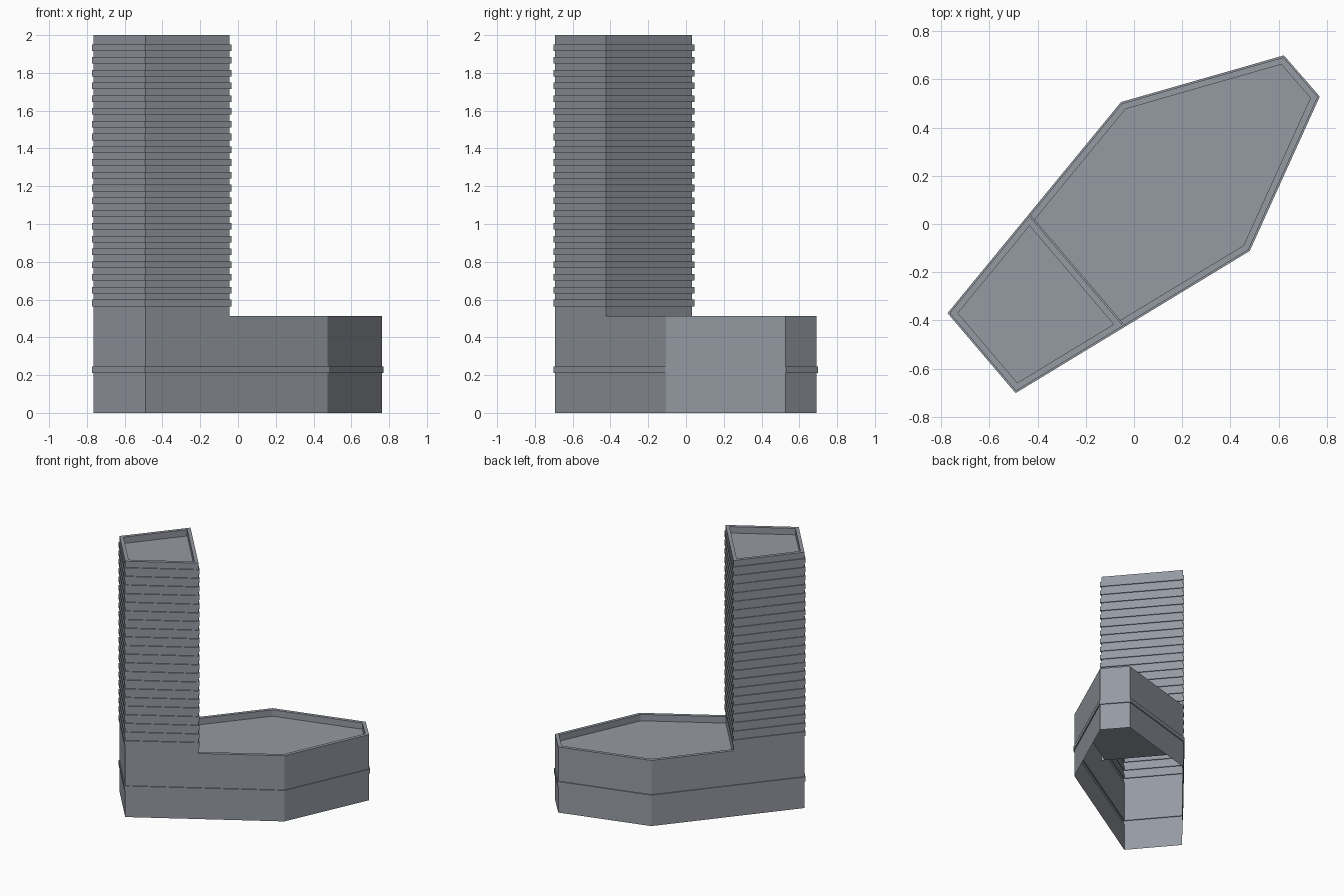
import bpy, bmesh
from mathutils import Vector

cube = bpy.data.objects.get("Cube")
if cube:
    bpy.data.objects.remove(cube)

# One flat colour for the whole building
grey = bpy.data.materials.new("blue_grey")
grey.use_nodes = True
COLOUR = (0.30, 0.32, 0.36, 1)
grey.diffuse_color = COLOUR
grey.node_tree.nodes["Principled BSDF"].inputs["Base Color"].default_value = COLOUR

# Ground plan, anticlockwise; the tower meets the podium along join_front-join_back
west, south = Vector((-0.765, -0.37)), Vector((-0.49, -0.693))
front, east = Vector((0.475, -0.107)), Vector((0.763, 0.528))
north, back = Vector((0.62, 0.692)), Vector((-0.05, 0.5))
join_front = south.lerp(front, 0.461)
join_back = back.lerp(west, 0.537)
base_plan = [west, south, front, east, north, back]
podium_plan = [join_front, front, east, north, back, join_back]
tower_plan = [west, south, join_front, join_back]

PODIUM_TOP, TOWER_TOP = 0.513, 2.0
RIM, SINK = 0.026, 0.05          # parapet width and roof recess
BAND, JUT = 0.035, 0.007         # band height and projection


def offset(plan, dists):
    """Move each edge of a plan outwards by its own distance."""
    lines = []
    for i, p in enumerate(plan):
        d = (plan[(i + 1) % len(plan)] - p).normalized()
        lines.append((p + Vector((d.y, -d.x)) * dists[i], d))
    out = []
    for i in range(len(plan)):
        (p, d), (q, e) = lines[i - 1], lines[i]
        t = (q - p).cross(e) / d.cross(e)
        out.append(p + d * t)
    return out


def loop(bm, plan, z):
    return [bm.verts.new((p.x, p.y, z)) for p in plan]


def bridge(bm, low, high, skip=()):
    n = len(low)
    for i in range(n):
        if i not in skip:
            j = (i + 1) % n
            bm.faces.new((low[i], low[j], high[j], high[i]))


def finish(bm, name):
    mesh = bpy.data.meshes.new(name)
    bm.to_mesh(mesh)
    bm.free()
    mesh.materials.append(grey)
    obj = bpy.data.objects.new(name, mesh)
    bpy.context.collection.objects.link(obj)


def banded_walls(name, plan, bottom, top, bands):
    """Open wall shell that steps out at every band."""
    bm = bmesh.new()
    wide = offset(plan, [JUT] * len(plan))
    rings = [loop(bm, plan, bottom)]
    for z in bands:
        lo, hi = z - BAND / 2, z + BAND / 2
        rings += [loop(bm, plan, lo), loop(bm, wide, lo),
                  loop(bm, wide, hi), loop(bm, plan, hi)]
    rings.append(loop(bm, plan, top))
    for low, high in zip(rings, rings[1:]):
        bridge(bm, low, high)
    finish(bm, name)


def sunken_roof(name, plan, top, open_side=None):
    """Parapet rim, its inner face and the recessed roof."""
    bm = bmesh.new()
    inner = offset(plan, [0 if i == open_side else -RIM for i in range(len(plan))])
    skip = () if open_side is None else (open_side,)
    outer = loop(bm, plan, top)
    lip = loop(bm, inner, top)
    floor = loop(bm, inner, top - SINK)
    bridge(bm, outer, lip, skip)
    bridge(bm, lip, floor, skip)
    bm.faces.new(floor)
    finish(bm, name)


# Podium with one belt course
banded_walls("base_walls", base_plan, 0, PODIUM_TOP, [0.228])
sunken_roof("podium_roof", podium_plan, PODIUM_TOP, open_side=5)

# Tower with a band at every floor
floors = [0.582 + 0.0676 * i for i in range(21)]
banded_walls("tower_walls", tower_plan, PODIUM_TOP, TOWER_TOP, floors)
sunken_roof("tower_roof", tower_plan, TOWER_TOP)

# Foot of the tower wall between podium roof and parapet level
bm = bmesh.new()
foot = [join_front, join_back]
low, high = loop(bm, foot, PODIUM_TOP - SINK), loop(bm, foot, PODIUM_TOP)
bm.faces.new((low[0], low[1], high[1], high[0]))
finish(bm, "tower_foot")
